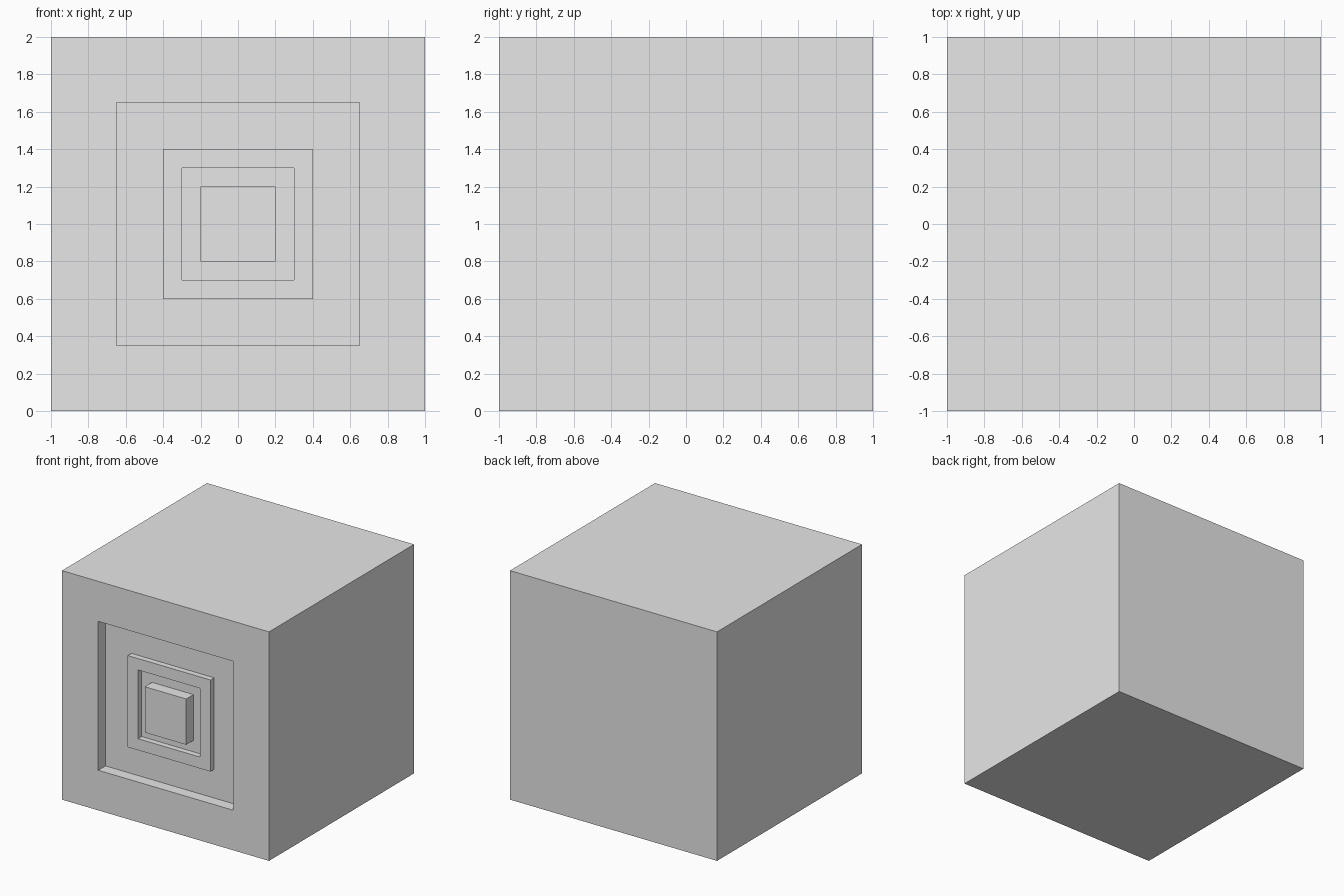
import bpy
import bmesh
from mathutils import Matrix, Vector

cube = bpy.data.objects.get("Cube")
if cube:
    bpy.data.objects.remove(cube, do_unlink=True)

# Plain grey material
grey = bpy.data.materials.new("light_grey")
grey.use_nodes = True
grey.diffuse_color = (0.8, 0.8, 0.8, 1)
grey.node_tree.nodes["Principled BSDF"].inputs["Base Color"].default_value = grey.diffuse_color

# Solid block standing on the ground
bm = bmesh.new()
bmesh.ops.create_cube(bm, size=2, matrix=Matrix.Translation((0, 0, 1)))
bm.normal_update()
panel = min(bm.faces, key=lambda f: f.calc_center_median().y)

# Nested square steps on the front: (border width, push towards the back)
steps = [
    (0.35, 0.10),   # wide recess
    (0.25, -0.05),  # raised frame
    (0.10, 0.05),   # recess inside the frame
    (0.10, -0.10),  # centre block, flush with the front
]
for border, push in steps:
    bmesh.ops.inset_individual(bm, faces=[panel], thickness=border, use_even_offset=True)
    panel = bmesh.ops.extrude_discrete_faces(bm, faces=[panel])["faces"][0]
    bmesh.ops.translate(bm, verts=panel.verts[:], vec=Vector((0, push, 0)))
    bm.normal_update()

bmesh.ops.recalc_face_normals(bm, faces=bm.faces[:])
mesh = bpy.data.meshes.new("stepped_block")
bm.to_mesh(mesh)
bm.free()
mesh.materials.append(grey)
bpy.context.collection.objects.link(bpy.data.objects.new("stepped_block", mesh))
